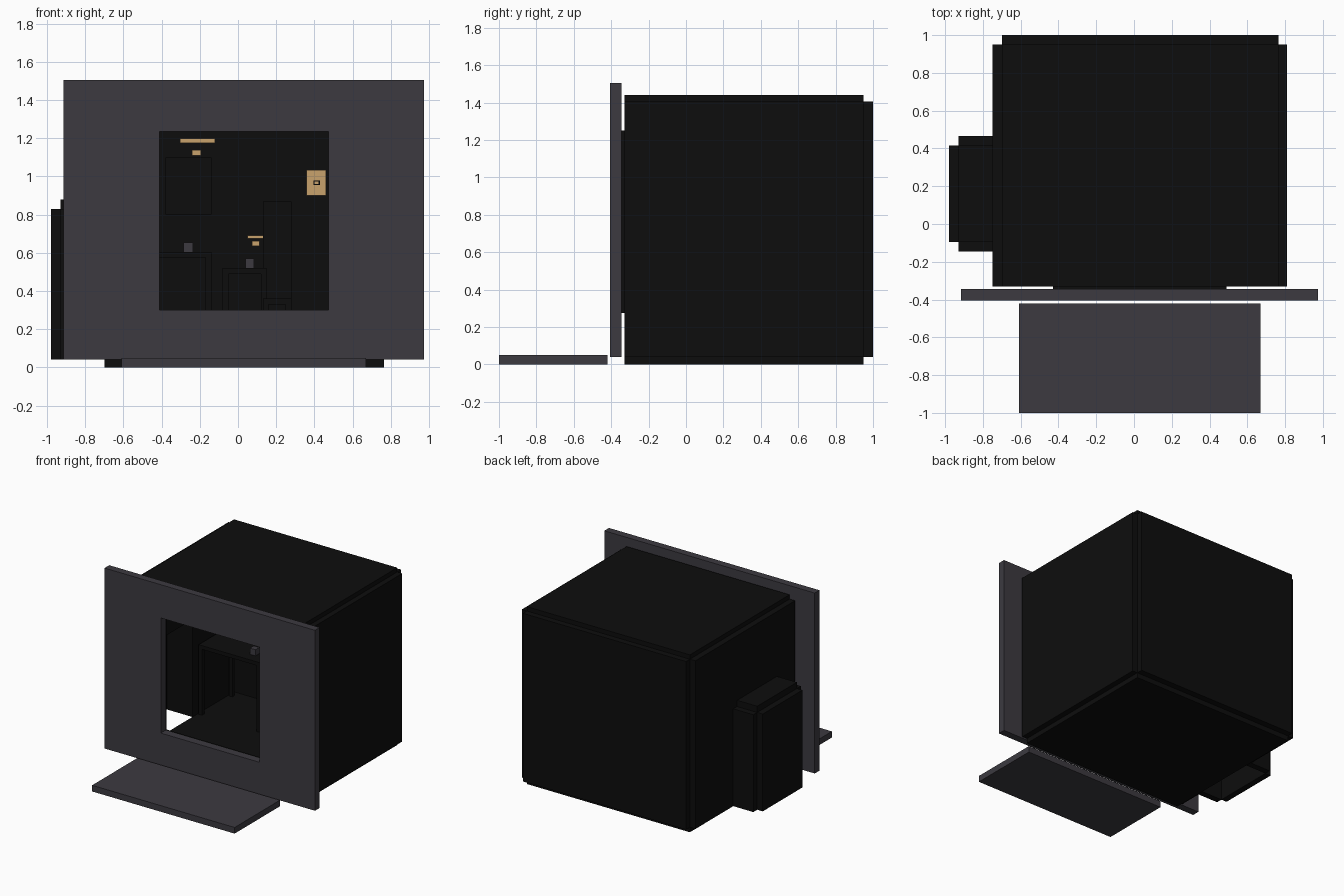
import bpy

if "Cube" in bpy.data.objects:
    bpy.data.objects.remove(bpy.data.objects["Cube"], do_unlink=True)


def material(name, colour):
    m = bpy.data.materials.new(name)
    m.use_nodes = True
    m.diffuse_color = (*colour, 1)
    m.node_tree.nodes["Principled BSDF"].inputs["Base Color"].default_value = (*colour, 1)
    return m


black = material("black", (0.004, 0.004, 0.004))
grey = material("charcoal grey", (0.045, 0.042, 0.051))
gold = material("pale gold", (0.58, 0.36, 0.15))


def box(name, mat, x, y, z):
    """Box between the low and high limits on each axis."""
    bpy.ops.mesh.primitive_cube_add(size=1, location=[sum(p) / 2 for p in (x, y, z)])
    ob = bpy.context.object
    ob.name = name
    ob.scale = [p[1] - p[0] for p in (x, y, z)]
    bpy.ops.object.transform_apply(location=False, rotation=False, scale=True)
    ob.data.materials.append(mat)
    return ob


def holed_panel(name, mat, axis, outer, inner, depth):
    """Slab with a rectangular hole, thick along the given axis."""
    (a0, a1), (b0, b1) = outer
    (c0, c1), (d0, d1) = inner
    loops = [[(a0, b0), (a1, b0), (a1, b1), (a0, b1)],
             [(c0, d0), (c1, d0), (c1, d1), (c0, d1)]]
    verts = []
    for d in depth:
        for loop in loops:
            verts += [(u, d, v) if axis == "y" else (d, u, v) for u, v in loop]
    faces = []
    for i in range(4):
        j = (i + 1) % 4
        faces += [(i, j, j + 4, i + 4), (i + 8, i + 12, j + 12, j + 8),
                  (i, i + 8, j + 8, j), (i + 4, j + 4, j + 12, i + 12)]
    if axis == "x":
        faces = [f[::-1] for f in faces]
    me = bpy.data.meshes.new(name)
    me.from_pydata(verts, [], faces)
    me.materials.append(mat)
    ob = bpy.data.objects.new(name, me)
    bpy.context.collection.objects.link(ob)
    return ob


# Room shell: slabs that meet at notched corners
L, R, F, B = -0.70, 0.765, -0.33, 0.95
T = 0.045
box("floor", black, (L, R), (F, B), (0, 0.04))
box("ceiling", black, (L, R), (F, B), (1.405, 1.44))
box("back_wall", black, (L, R), (B, 1.0), (0.04, 1.405))
box("left_wall", black, (R, R + T), (F, B), (0.04, 1.405))
box("right_wall_front", black, (L - 0.05, L), (F, -0.095), (0.04, 1.405))
box("right_wall_back", black, (L - 0.05, L), (0.415, B), (0.04, 1.405))
box("right_wall_top", black, (L - 0.05, L), (-0.095, 0.415), (0.83, 1.405))

# Alcove with an open bottom
box("alcove_outer_wall", black, (-0.98, -0.93), (-0.095, 0.415), (0.04, 0.83))
box("alcove_roof", black, (-0.93, -0.75), (-0.095, 0.415), (0.83, 0.88))
for name, y in (("front", -0.145), ("back", 0.415)):
    box("alcove_" + name + "_wall", black, (-0.93, -0.75), (y, y + 0.05), (0.04, 0.83))

# Front panel, window trim and step
hole = ((-0.41, 0.475), (0.30, 1.235))
holed_panel("front_panel", grey, "y", ((-0.915, 0.975), (0.04, 1.505)), hole, (-0.405, -0.345))
holed_panel("window_trim", black, "y", ((-0.43, 0.49), (0.275, 1.25)), hole, (-0.345, -0.33))
box("front_step", grey, (-0.61, 0.67), (-1.0, -0.42), (0, 0.05))


# Furniture
def table(name, x, y, top, thick=0.03, leg=0.03):
    box(name + "_top", black, x, y, (top - thick, top))
    for px in (x[0], x[1] - leg):
        for py in (y[0], y[1] - leg):
            box(name + "_leg", black, (px, px + leg), (py, py + leg), (0.04, top - thick))


table("counter", (-0.69, -0.14), (0.48, 0.90), 0.605)
table("side_table", (-0.08, 0.15), (0.50, 0.75), 0.52)
table("chair_seat", (0.13, 0.28), (0.45, 0.62), 0.36)
box("chair_back", black, (0.13, 0.28), (0.60, 0.63), (0.36, 0.87))
box("wall_cabinet", black, (-0.38, -0.14), (0.84, 0.95), (0.80, 1.10))
box("counter_ornament", grey, (-0.285, -0.235), (0.56, 0.61), (0.605, 0.655))
box("table_ornament", grey, (0.04, 0.085), (0.58, 0.625), (0.52, 0.57))

# Gold fittings on the back wall
box("upper_rail", gold, (-0.305, -0.12), (0.92, 0.95), (1.175, 1.20))
box("upper_knob", gold, (-0.24, -0.195), (0.91, 0.95), (1.11, 1.14))
box("lower_rail", gold, (0.05, 0.13), (0.92, 0.95), (0.675, 0.692))
box("lower_knob", gold, (0.073, 0.112), (0.91, 0.95), (0.635, 0.662))
box("wall_plate", gold, (0.36, 0.46), (0.92, 0.95), (0.90, 1.035))
box("wall_plate_button", black, (0.395, 0.43), (0.912, 0.92), (0.955, 0.98))
box("wall_plate_button_face", gold, (0.402, 0.423), (0.907, 0.912), (0.961, 0.974))
